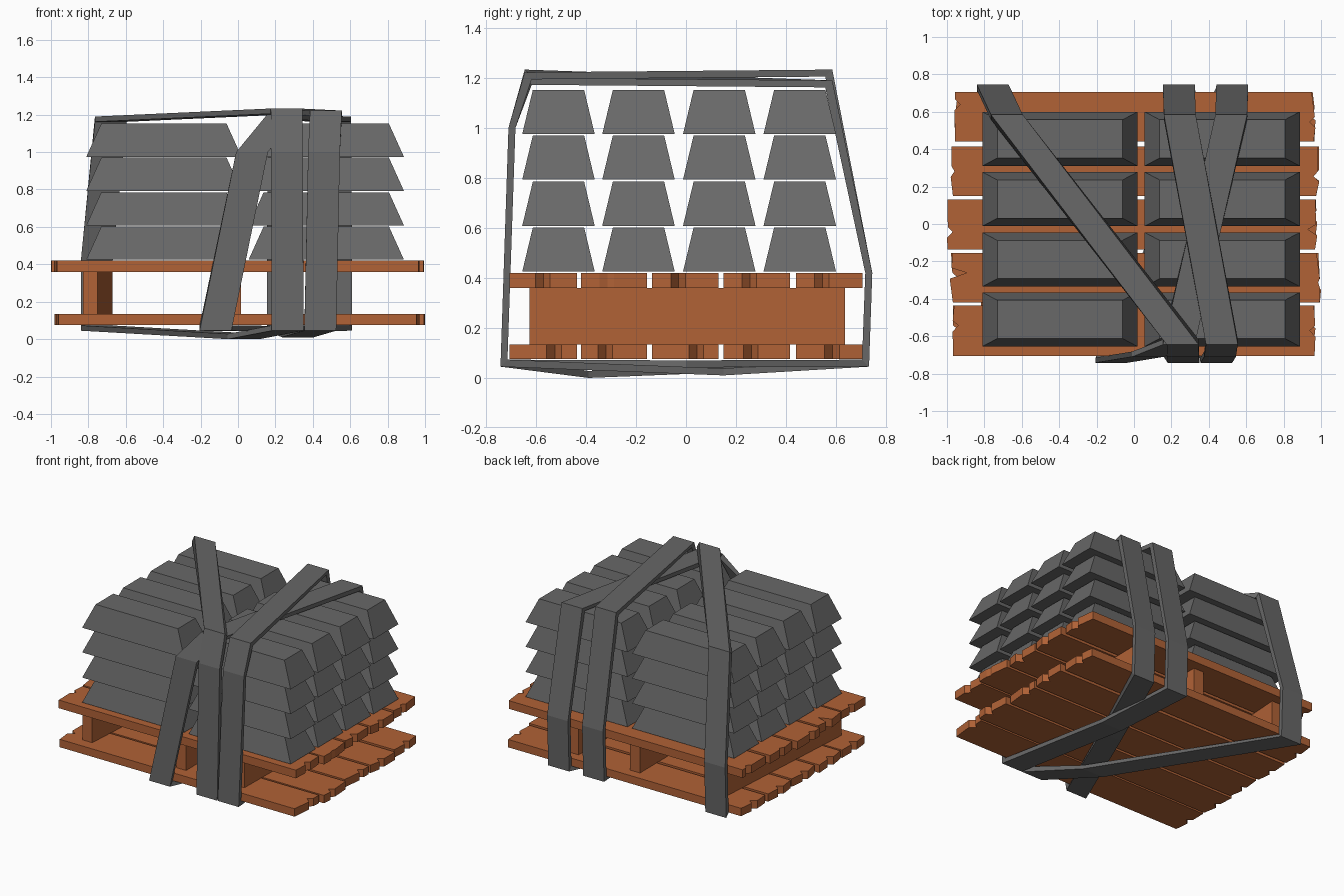
import bpy, bmesh, random
from mathutils import Vector

if "Cube" in bpy.data.objects:
    bpy.data.objects.remove(bpy.data.objects["Cube"])

random.seed(4)


def material(name, rgb):
    m = bpy.data.materials.new(name)
    m.diffuse_color = (*rgb, 1)
    m.use_nodes = True
    m.node_tree.nodes["Principled BSDF"].inputs["Base Color"].default_value = m.diffuse_color
    return m


WOOD = material("orange_brown_wood", (0.44, 0.122, 0.037))
METAL = material("grey_metal", (0.14, 0.14, 0.14))
STRAP = material("grey_strap", (0.135, 0.135, 0.135))


def finish(name, bm, mat):
    bmesh.ops.recalc_face_normals(bm, faces=bm.faces)
    me = bpy.data.meshes.new(name)
    bm.to_mesh(me)
    bm.free()
    me.materials.append(mat)
    ob = bpy.data.objects.new(name, me)
    bpy.context.collection.objects.link(ob)
    return ob


def prism(name, outline, z0, z1, mat):
    """Extrude a flat outline from z0 up to z1."""
    bm = bmesh.new()
    face = bm.faces.new([bm.verts.new((x, y, z0)) for x, y in outline])
    ext = bmesh.ops.extrude_face_region(bm, geom=[face])
    for v in ext["geom"]:
        if isinstance(v, bmesh.types.BMVert):
            v.co.z = z1
    finish(name, bm, mat)


def board(name, x0, x1, y0, y1, z0, z1, notch_l, notch_r):
    """Plank along x with a broken notch (position, depth) at each end."""
    def end(x, s, notch):
        p, d = notch
        j = lambda: s * random.uniform(0, 0.02)
        ts = [(0, j()), (p - 0.12, 0), (p, s * d), (p + 0.1, j() * 0.5), (1, j())]
        return [(x + o, y0 + (y1 - y0) * t) for t, o in ts]
    right = end(x1, -1, notch_r)
    left = end(x0, 1, notch_l)
    prism(name, right + left[::-1], z0, z1, WOOD)


# Pallet deck boards: five on top, five below
rows = [(-0.705, -0.435), (-0.42, -0.155), (-0.135, 0.13), (0.15, 0.415), (0.44, 0.705)]
top_ends = [(-0.97, 0.97), (-0.985, 0.995), (-1.0, 0.98), (-0.98, 0.99), (-0.96, 0.97)]
low_ends = [(-0.97, 0.97), (-0.98, 1.0), (-0.97, 0.98), (-0.97, 0.99), (-0.96, 0.97)]
top_notch = [((0.6, 0.03), (0.5, 0.03)), ((0.6, 0.09), (0.4, 0.01)),
             ((0.35, 0.03), (0.4, 0.05)), ((0.5, 0.02), (0.4, 0.03)),
             ((0.75, 0.03), (0.4, 0.03))]
for i, (y0, y1) in enumerate(rows):
    board(f"top_board_{i}", *top_ends[i], y0, y1, 0.36, 0.42, *top_notch[i])
    board(f"bottom_board_{i}", *low_ends[i], y0, y1, 0.075, 0.133,
          (0.5, 0.04), (random.uniform(0.3, 0.7), 0.04))

# Slightly skewed bearers between the decks
for i, (xf, xb) in enumerate([(-0.79, -0.71), (-0.025, -0.03), (0.45, 0.47)]):
    prism(f"bearer_{i}", [(xf - 0.04, -0.625), (xf + 0.04, -0.625),
                          (xb + 0.04, 0.635), (xb - 0.04, 0.635)], 0.133, 0.36, WOOD)

# Ingots: tapered bars, two columns, four rows, four layers
for layer, z in enumerate((0.425, 0.608, 0.793, 0.975)):
    for r, y in enumerate((-0.51, -0.19, 0.133, 0.455)):
        for c, x in enumerate((-0.396, 0.472)):
            bm = bmesh.new()
            bmesh.ops.create_cube(bm, size=1)
            for v in bm.verts:
                up = v.co.z > 0
                v.co = Vector((x + v.co.x * (0.67 if up else 0.83),
                               y + v.co.y * (0.205 if up else 0.29),
                               z + (0.177 if up else 0)))
            finish(f"ingot_{layer}_{r}_{c}", bm, METAL)


def strap(name, path, w=0.17, t=0.028):
    """Closed band; path rows are x, y, z and the inward y and z directions."""
    bm = bmesh.new()
    rings = []
    for x, y, z, dy, dz in path:
        rings.append([bm.verts.new((x + sx * w / 2, y + k * dy * t, z + k * dz * t))
                      for sx, k in ((-1, 0), (1, 0), (1, 1), (-1, 1))])
    for a, b in zip(rings, rings[1:] + rings[:1]):
        for k in range(4):
            m = (k + 1) % 4
            bm.faces.new((a[k], a[m], b[m], b[k]))
    finish(name, bm, STRAP)


def strap_loop(name, front, back, z_front, z_back, sag):
    """front = x at top, knee, foot; back = x at top, foot; sag = low point underneath."""
    strap(name, [
        (front[0], -0.645, z_front, 1, -1),
        (front[1], -0.71, 1.0, 1, 0),
        (front[2], -0.742, 0.045, 1, 1),
        (*sag, 0, 1),
        (back[1], 0.732, 0.045, -1, 1),
        (back[1], 0.745, 0.42, -1, 0),
        (back[0], 0.585, z_back, -1, -1)])


# Three straps tied around load and pallet
strap_loop("diagonal_strap", (0.26, 0.262, 0.265), (-0.68, -0.755), 1.233, 1.19, (0.03, -0.39, 0.0))
strap_loop("slanted_strap", (0.24, 0.075, -0.12), (0.52, 0.525), 1.2, 1.19, (0.2, 0.0, 0.042))
strap_loop("right_strap", (0.47, 0.46, 0.44), (0.245, 0.24), 1.222, 1.233, (0.32, 0.15, 0.01))
